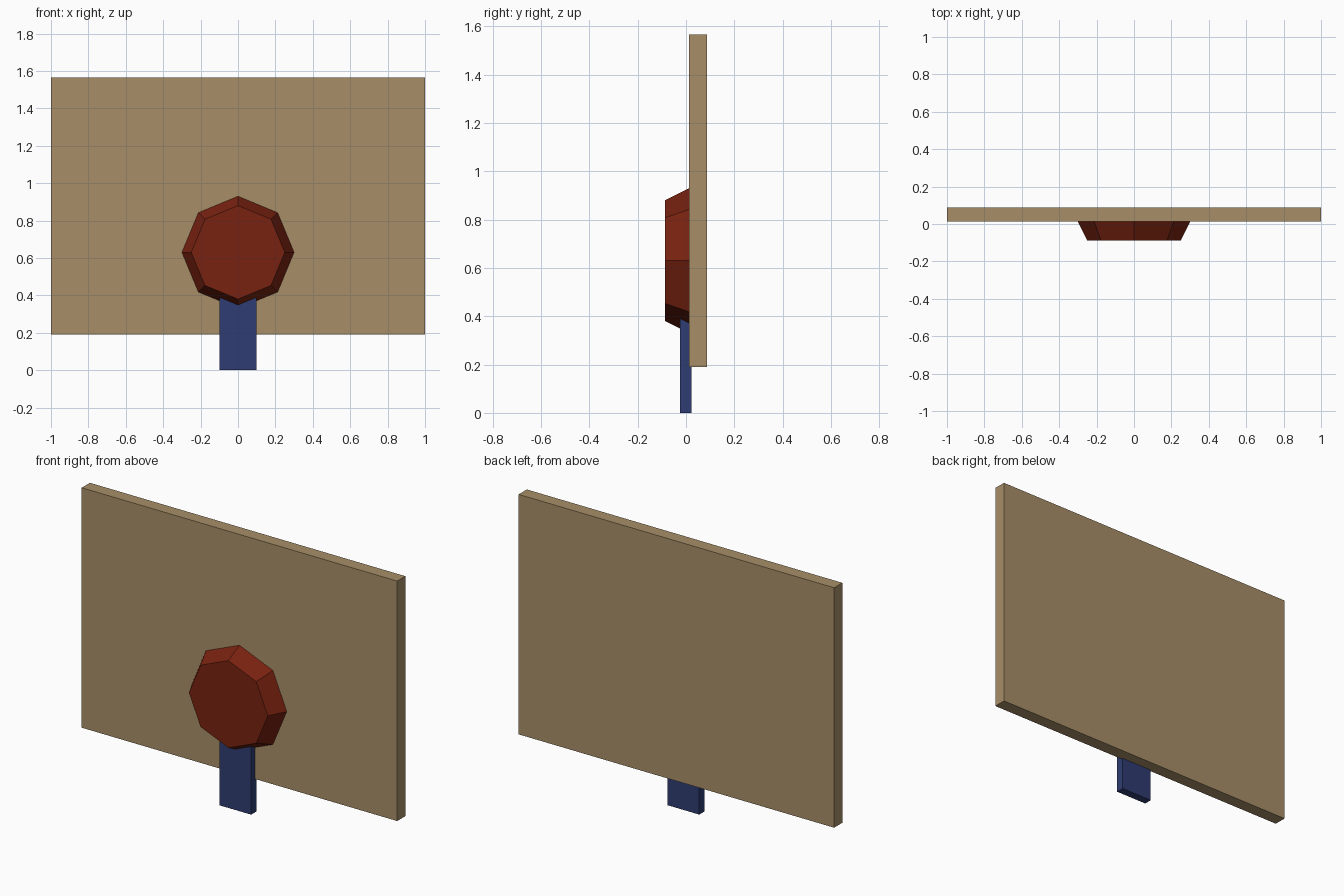
import bpy, bmesh, math
from mathutils import Matrix, Vector

if "Cube" in bpy.data.objects:
    bpy.data.objects.remove(bpy.data.objects["Cube"])


def material(name, rgb):
    m = bpy.data.materials.new(name)
    m.diffuse_color = (*rgb, 1)
    m.use_nodes = True
    m.node_tree.nodes["Principled BSDF"].inputs["Base Color"].default_value = m.diffuse_color
    return m


def finish(bm, name, mat):
    bmesh.ops.recalc_face_normals(bm, faces=bm.faces)
    mesh = bpy.data.meshes.new(name)
    bm.to_mesh(mesh)
    bm.free()
    mesh.materials.append(mat)
    obj = bpy.data.objects.new(name, mesh)
    bpy.context.collection.objects.link(obj)
    return obj


def box(name, lo, hi, mat):
    lo, hi = Vector(lo), Vector(hi)
    bm = bmesh.new()
    bmesh.ops.create_cube(bm, size=1, matrix=Matrix.Translation((lo + hi) / 2)
                          @ Matrix.Diagonal((*(hi - lo), 1)))
    return finish(bm, name, mat)


tan = material("tan board", (0.39, 0.275, 0.14))
red = material("dark red", (0.19, 0.016, 0.005))
blue = material("navy blue", (0.028, 0.046, 0.168))

# Flat rectangular backing board
box("backing_board", (-1, 0.013, 0.19), (1, 0.087, 1.565), tan)

# Strap hanging from behind the disc
box("strap", (-0.1, -0.024, 0), (0.1, 0.023, 0.41), blue)

# Eight-sided tapered disc, point up, narrow side to the front
back_y, front_y = 0.013, -0.087
bm = bmesh.new()
bmesh.ops.create_cone(bm, cap_ends=True, segments=8, radius1=0.30, radius2=0.25,
                      depth=back_y - front_y,
                      matrix=Matrix.Translation((0, (back_y + front_y) / 2, 0.63))
                      @ Matrix.Rotation(math.radians(90), 4, 'X'))
finish(bm, "octagonal_disc", red)
